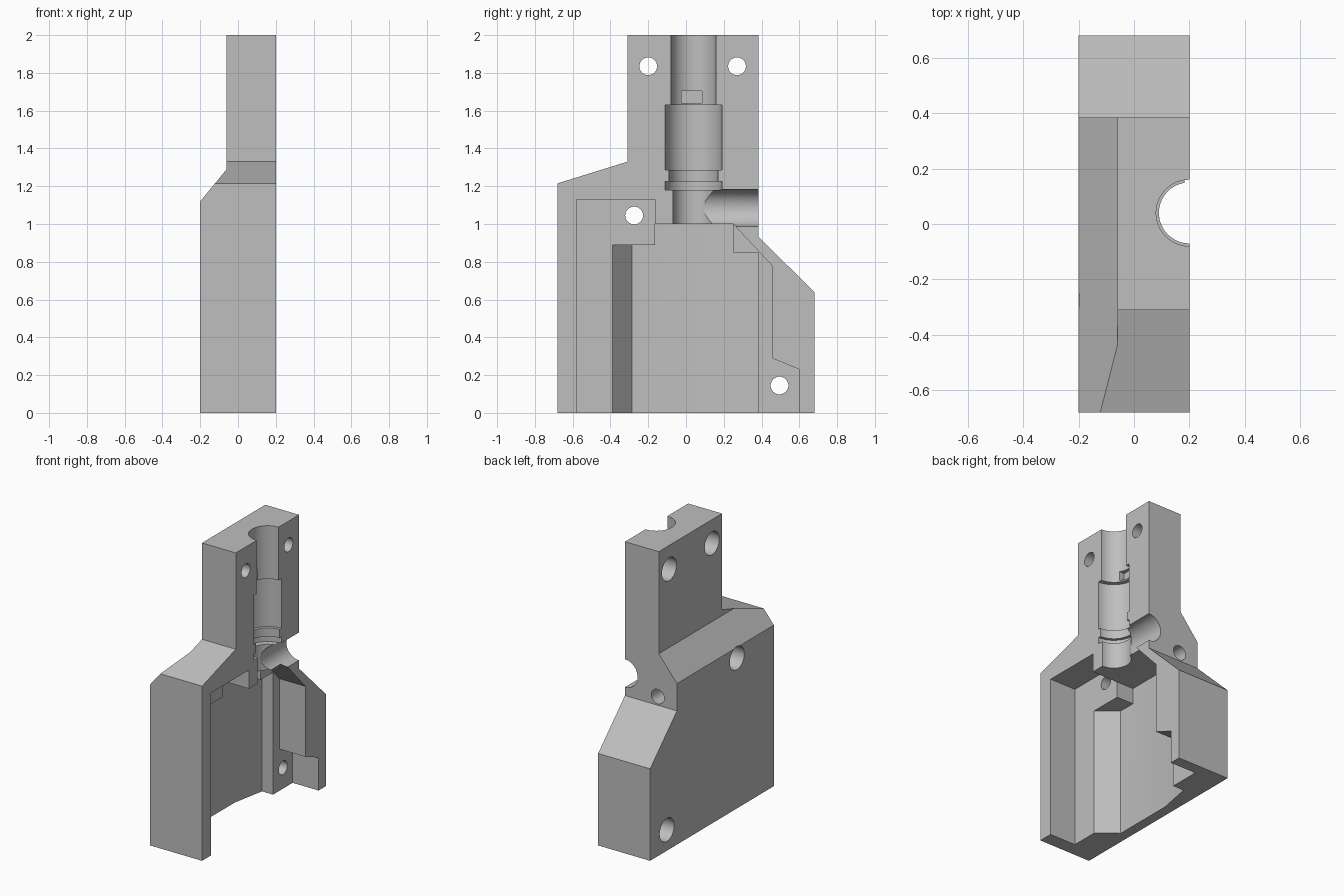
import bpy, bmesh, math
from mathutils import Matrix, Vector

if "Cube" in bpy.data.objects:
    bpy.data.objects.remove(bpy.data.objects["Cube"], do_unlink=True)

grey = bpy.data.materials.new("plain grey")
grey.use_nodes = True
grey.diffuse_color = (0.52, 0.52, 0.52, 1)
grey.node_tree.nodes["Principled BSDF"].inputs["Base Color"].default_value = grey.diffuse_color


def finish(name, bm):
    bmesh.ops.recalc_face_normals(bm, faces=bm.faces)
    mesh = bpy.data.meshes.new(name)
    bm.to_mesh(mesh)
    bm.free()
    mesh.materials.append(grey)
    obj = bpy.data.objects.new(name, mesh)
    bpy.context.collection.objects.link(obj)
    return obj


def prism(name, points, axis, low, high):
    """Extrude an outline along x (y,z points), y (x,z points) or z (x,y points)."""
    place = {"X": lambda a, b: (low, a, b),
             "Y": lambda a, b: (a, low, b),
             "Z": lambda a, b: (a, b, low)}[axis]
    step = Vector([(high - low) * (axis == k) for k in "XYZ"])
    bm = bmesh.new()
    face = bm.faces.new([bm.verts.new(place(a, b)) for a, b in points])
    out = bmesh.ops.extrude_face_region(bm, geom=[face])
    bmesh.ops.translate(bm, vec=step, verts=[v for v in out["geom"] if isinstance(v, bmesh.types.BMVert)])
    return finish(name, bm)


def lathe(name, profile, axis, centre, sides=48):
    """Solid of revolution from (radius, height) steps, turned onto an axis."""
    turn = {"X": Matrix.Rotation(math.pi / 2, 4, "Y"),
            "Y": Matrix.Rotation(-math.pi / 2, 4, "X"),
            "Z": Matrix.Identity(4)}[axis]
    bm = bmesh.new()
    rings = []
    for r, h in profile:
        angles = [math.tau * i / sides for i in range(sides)]
        rings.append([bm.verts.new((r * math.cos(a), r * math.sin(a), h)) for a in angles])
    for lower, upper in zip(rings, rings[1:]):
        for i in range(sides):
            j = (i + 1) % sides
            bm.faces.new((lower[i], lower[j], upper[j], upper[i]))
    bm.faces.new(rings[0])
    bm.faces.new(rings[-1])
    bm.transform(Matrix.Translation(centre) @ turn)
    return finish(name, bm)


def combine(target, tool, operation="DIFFERENCE"):
    tool.hide_render = True
    mod = target.modifiers.new(tool.name, "BOOLEAN")
    mod.operation = operation
    mod.solver = "EXACT"
    mod.object = tool
    bpy.context.view_layer.objects.active = target
    bpy.ops.object.modifier_apply(modifier=mod.name)
    bpy.data.objects.remove(tool, do_unlink=True)


# Housing half: side outline trimmed by the stepped end outline
housing = prism("housing_half", [(-.68, 0), (.68, 0), (.68, .64), (.385, .93), (.385, 2),
                                 (-.31, 2), (-.31, 1.33), (-.68, 1.215)], "X", -.2, .2)
combine(housing, prism("back_relief", [(-.06, 2.2), (-.06, 1.29), (-.2, 1.12),
                                       (-.4, 1.12), (-.4, 2.2)], "Y", -1, 1))

# Shallow pocket in the parting face
combine(housing, prism("shallow_pocket", [(-.58, -.1), (-.58, 1.13), (-.165, 1.13), (-.165, 1),
                                          (.25, 1), (.455, .78), (.455, .29), (.6, .23),
                                          (.6, -.1)], "X", 0, .3))

# Deep pocket with one slanted wall and a gently rising floor
deep = prism("deep_pocket", [(.05, -.39), (0, -.39), (-.13, -.285), (-.13, .15),
                             (-.085, .385), (.05, .385)], "Z", -.2, 1.2)
combine(deep, prism("deep_outline", [(-.5, -.1), (-.5, .89), (-.165, .89), (-.165, 1), (.25, 1),
                                     (.25, .85), (.5, .85), (.5, -.1)], "X", -.3, .04), "INTERSECT")
combine(housing, deep)

# Stepped vertical bore, its key notch and the side channel
combine(housing, lathe("stepped_bore", [(.11, .95), (.11, 1.18), (.15, 1.18), (.15, 1.225),
                                        (.13, 1.225), (.13, 1.285), (.15, 1.285), (.15, 1.63),
                                        (.12, 1.63), (.12, 2.1)], "Z", (.2, .04, 0), 64))
combine(housing, prism("key_notch", [(-.025, 1.64), (.085, 1.64), (.085, 1.705), (-.025, 1.705)],
                       "X", .06, .2))
combine(housing, lathe("side_channel", [(.097, 0), (.097, .5)], "Y", (.2, .04, 1.085)))

# Cable hole from the back edge into the deep pocket
combine(housing, lathe("cable_hole", [(.05, .2), (.05, .5)], "Y", (-.052, 0, .99), 32))

# Screw holes, counterbored from the outer side
for y, z, outer in ((-.2, 1.835, -.06), (.27, 1.835, -.06), (-.275, 1.045, -.2), (.495, .145, -.2)):
    combine(housing, lathe("screw_hole", [(.08, outer - .2), (.08, outer + .1),
                                          (.047, outer + .1), (.047, .3)], "X", (0, y, z), 32))

bpy.ops.object.select_all(action="DESELECT")
housing.select_set(True)
bpy.context.view_layer.objects.active = housing
bpy.ops.object.shade_smooth_by_angle(angle=math.radians(25))
